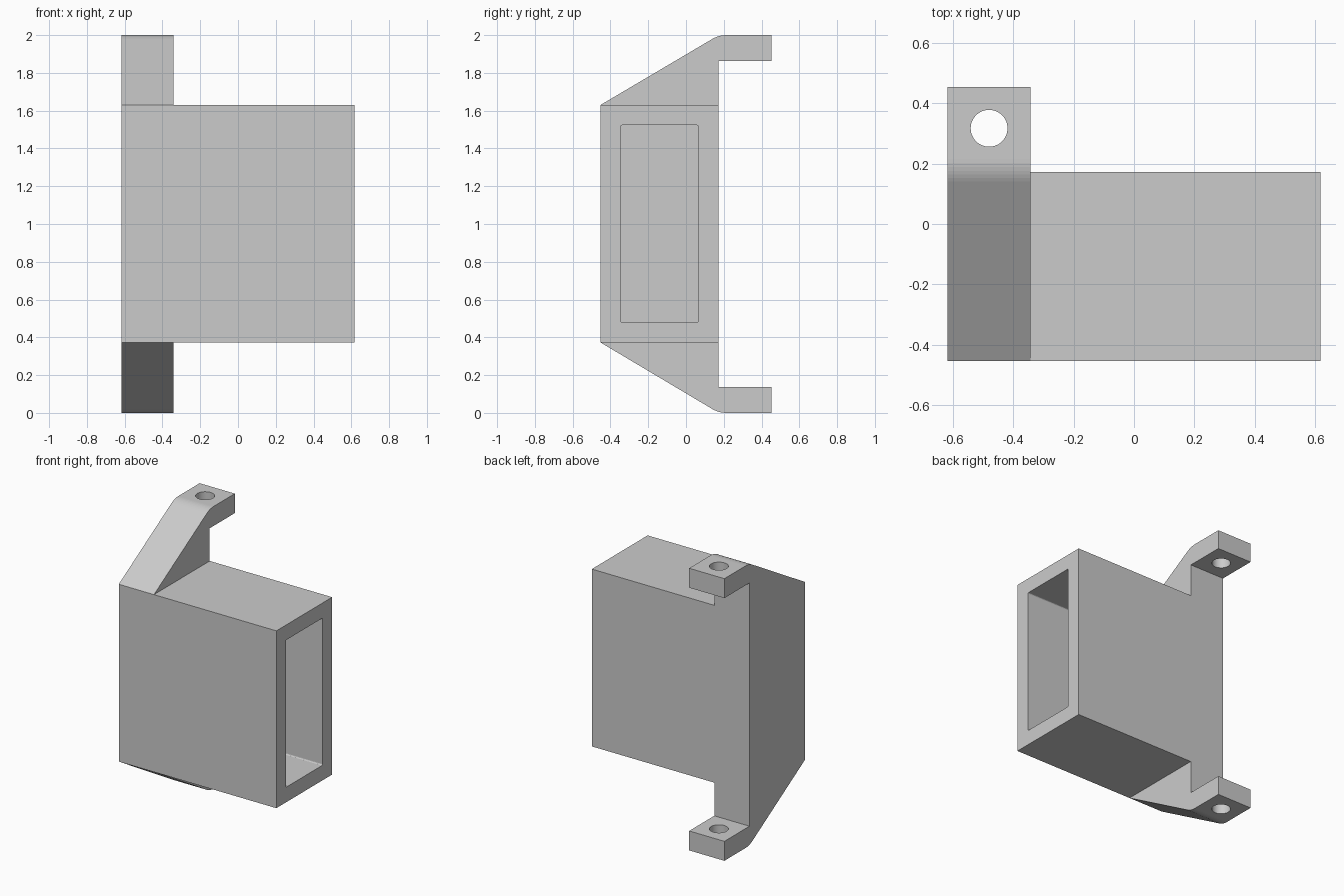
import bpy, bmesh

if "Cube" in bpy.data.objects:
    bpy.data.objects.remove(bpy.data.objects["Cube"])

XL, XM, XR = -0.618, -0.342, 0.618      # outer left, ear inner side, open end
YF, YB, YE = -0.453, 0.172, 0.453       # front, back of housing, ear tip
ZB, ZT = 0.373, 1.63                    # housing bottom and top
WALL = 0.107


def bezier(a, c, b, n=6):
    pts = []
    for i in range(n + 1):
        t = i / n
        pts.append(tuple((1 - t) ** 2 * a[k] + 2 * t * (1 - t) * c[k] + t * t * b[k]
                         for k in range(2)))
    return pts


# Side profiles (y, z): housing rectangle and the two mirrored ears
rect = [(YF, ZB), (YB, ZB), (YB, ZT), (YF, ZT)]
ear_top = [(YF, ZT)] + bezier((0.14, 1.98), (0.175, 2.0), (0.215, 2.0)) + [
    (YE, 2.0), (YE, 1.862), (YB, 1.862), (YB, ZT)]
ear_bottom = [(y, ZB if z == ZT else 2.0 - z) for y, z in ear_top]

bm = bmesh.new()
cache = {}


def vert(x, p):
    key = (x, round(p[0], 5), round(p[1], 5))
    if key not in cache:
        cache[key] = bm.verts.new(key)
    return cache[key]


# Mounting end: all three profiles as one solid slab
edge_use = {}
caps = []
for poly in (rect, ear_top, ear_bottom):
    bm.faces.new([vert(XL, p) for p in poly])
    caps.append(bm.faces.new([vert(XM, p) for p in poly]))
    for a, b in zip(poly, poly[1:] + poly[:1]):
        edge_use.setdefault(frozenset((a, b)), []).append((a, b))
for use in edge_use.values():
    if len(use) == 1:
        a, b = use[0]
        bm.faces.new([vert(XL, a), vert(XL, b), vert(XM, b), vert(XM, a)])


def push(face, x):
    new = bmesh.ops.extrude_discrete_faces(bm, faces=[face])['faces'][0]
    for v in new.verts:
        v.co.x = x
    return new


# Housing extends to the right, with a deep pocket from the open end
bmesh.ops.recalc_face_normals(bm, faces=bm.faces)
end = push(caps[0], XR)
bmesh.ops.inset_individual(bm, faces=[end], thickness=WALL, use_even_offset=True)
floor = push(end, XL + WALL)

# Slightly rounded pocket corners
corners = [e for v in floor.verts for e in v.link_edges
           if abs(e.verts[0].co.x - e.verts[1].co.x) > 0.5]
bmesh.ops.bevel(bm, geom=corners, offset=0.008, segments=3, profile=0.5,
                affect='EDGES')
bmesh.ops.recalc_face_normals(bm, faces=bm.faces)

mesh = bpy.data.meshes.new("bracket_housing")
bm.to_mesh(mesh)
bm.free()
housing = bpy.data.objects.new("bracket_housing", mesh)
bpy.context.collection.objects.link(housing)

# Screw holes through both ears
bpy.ops.mesh.primitive_cylinder_add(vertices=48, radius=0.061, depth=2.4,
                                    location=(-0.48, 0.317, 1.0))
cutter = bpy.context.object
cutter.name = "screw_hole_cutter"
for f in cutter.data.polygons:
    f.use_smooth = len(f.vertices) == 4
cutter.hide_render = True
cutter.hide_viewport = True

mod = housing.modifiers.new("screw_holes", 'BOOLEAN')
mod.operation = 'DIFFERENCE'
mod.solver = 'EXACT'
mod.object = cutter
bpy.context.view_layer.objects.active = housing
bpy.ops.object.modifier_apply(modifier=mod.name)
bpy.data.objects.remove(cutter)
